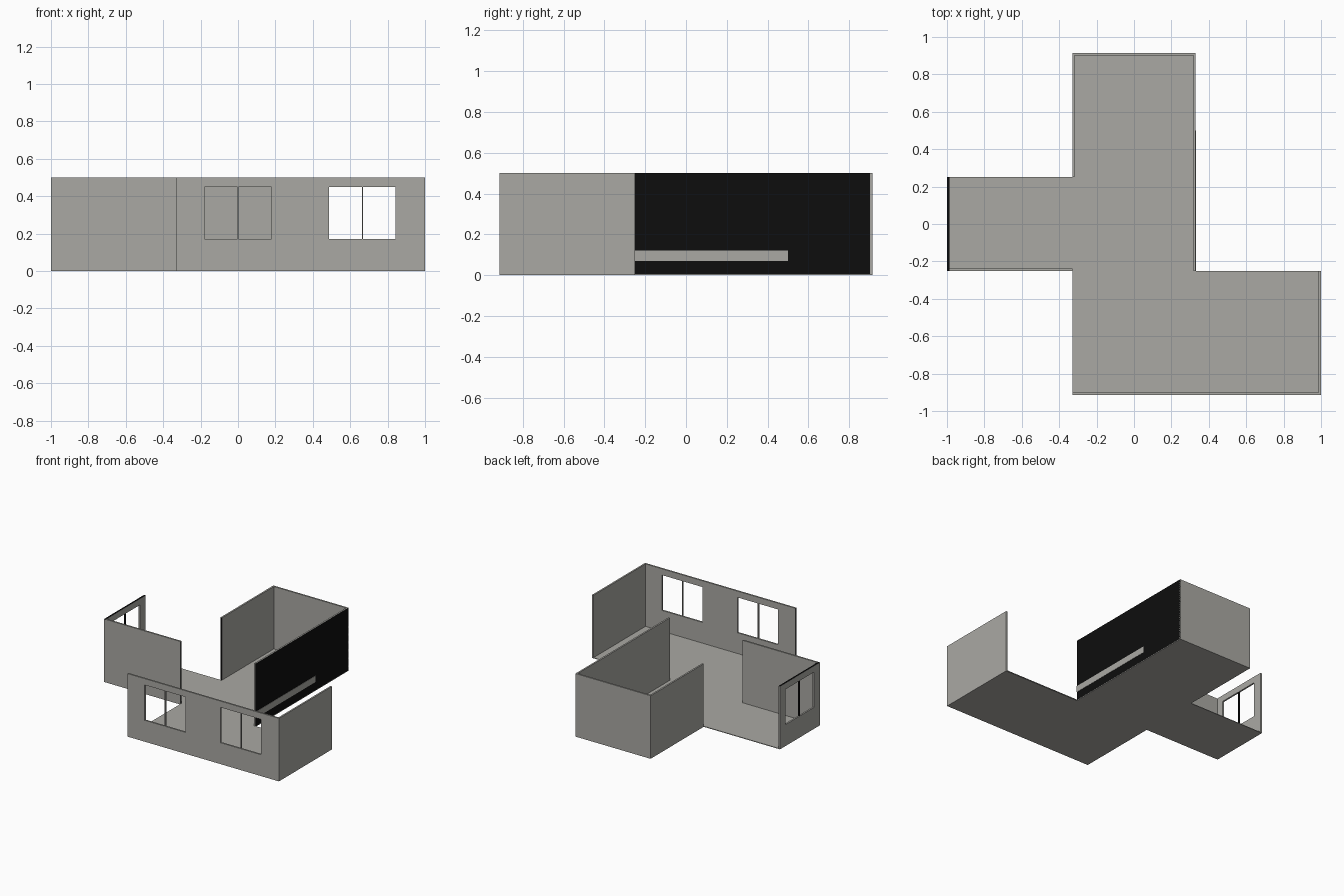
import bpy
import bmesh
from mathutils import Vector

if "Cube" in bpy.data.objects:
    bpy.data.objects.remove(bpy.data.objects["Cube"])

H = 0.5        # wall height
T = 0.013      # wall thickness
F = 0.005      # floor thickness
Z0, Z1 = 0.17, 0.45   # window sill and head


def material(name, c):
    m = bpy.data.materials.new(name)
    m.diffuse_color = (*c, 1)
    m.use_nodes = True
    m.node_tree.nodes["Principled BSDF"].inputs["Base Color"].default_value = m.diffuse_color
    return m


GREY = material("warm grey", (0.402, 0.397, 0.371))
BLACK = material("black", (0.004, 0.004, 0.004))


def box(name, lo, hi, mat=GREY, dark=None):
    """Box between two corners; the face looking along 'dark' is black."""
    lo, hi = Vector(lo), Vector(hi)
    bm = bmesh.new()
    bmesh.ops.create_cube(bm, size=1)
    for v in bm.verts:
        v.co = [(lo[i] + hi[i]) / 2 + v.co[i] * (hi[i] - lo[i]) for i in range(3)]
    bm.normal_update()
    if dark:
        for f in bm.faces:
            if f.normal.dot(Vector(dark)) > 0.9:
                f.material_index = 1
    me = bpy.data.meshes.new(name)
    bm.to_mesh(me)
    bm.free()
    me.materials.append(mat)
    if dark:
        me.materials.append(BLACK)
    ob = bpy.data.objects.new(name, me)
    bpy.context.collection.objects.link(ob)
    return ob


def cut(wall, lo, hi):
    c = box("window_cutter", lo, hi)
    c.hide_render = True
    c.hide_viewport = True
    mod = wall.modifiers.new("window", 'BOOLEAN')
    mod.operation = 'DIFFERENCE'
    mod.solver = 'EXACT'
    mod.object = c


# Floor: stepped outline extruded upward
outline = [(-1, -.25), (-.33, -.25), (-.33, -.915), (1, -.915), (1, -.25),
           (.33, -.25), (.33, .915), (-.33, .915), (-.33, .25), (-1, .25)]
bm = bmesh.new()
face = bm.faces.new([bm.verts.new((x, y, 0)) for x, y in outline])
ext = bmesh.ops.extrude_face_region(bm, geom=[face])
bmesh.ops.translate(bm, vec=(0, 0, F),
                    verts=[g for g in ext["geom"] if isinstance(g, bmesh.types.BMVert)])
bmesh.ops.recalc_face_normals(bm, faces=bm.faces)
me = bpy.data.meshes.new("floor")
bm.to_mesh(me)
bm.free()
me.materials.append(GREY)
bpy.context.collection.objects.link(bpy.data.objects.new("floor", me))

# Front wall with two windows and thin mullions
front = box("front_wall", (-.33, -.915, 0), (1, -.915 + T, H), dark=(-1, 0, 0))
for cx in (0, .665):
    cut(front, (cx - .178, -1, Z0), (cx + .178, -.8, Z1))
    box("front_mullion", (cx - .003, -.915, Z0), (cx + .003, -.915 + T, Z1))

# Left wall with one window
left = box("left_wall", (-1, -.25, 0), (-1 + T, .25, H), dark=(0, 0, 1))
cut(left, (-1.1, -.178, Z0), (-.9, .178, Z1))
box("left_mullion", (-1, -.003, Z0), (-1 + T, .003, Z1), BLACK)

# Plain walls
box("left_wing_front_wall", (-1 + T, -.25, 0), (-.33, -.25 + T, H), dark=(1, 0, 0))
box("right_wing_wall", (1 - T, -.915 + T, 0), (1, -.25, H))
box("back_wall", (-.33, .915 - T, 0), (.33, .915, H))
box("back_wing_left_wall", (-.33, .25, 0), (-.33 + T, .915 - T, H), dark=(0, -1, 0))
box("back_wing_right_wall", (.33 - T, -.25, 0), (.33, .915, H), dark=(1, 0, 0))

# Pale streak low on the black wall
box("wall_streak", (.329, -.25, .07), (.332, .5, .12))
